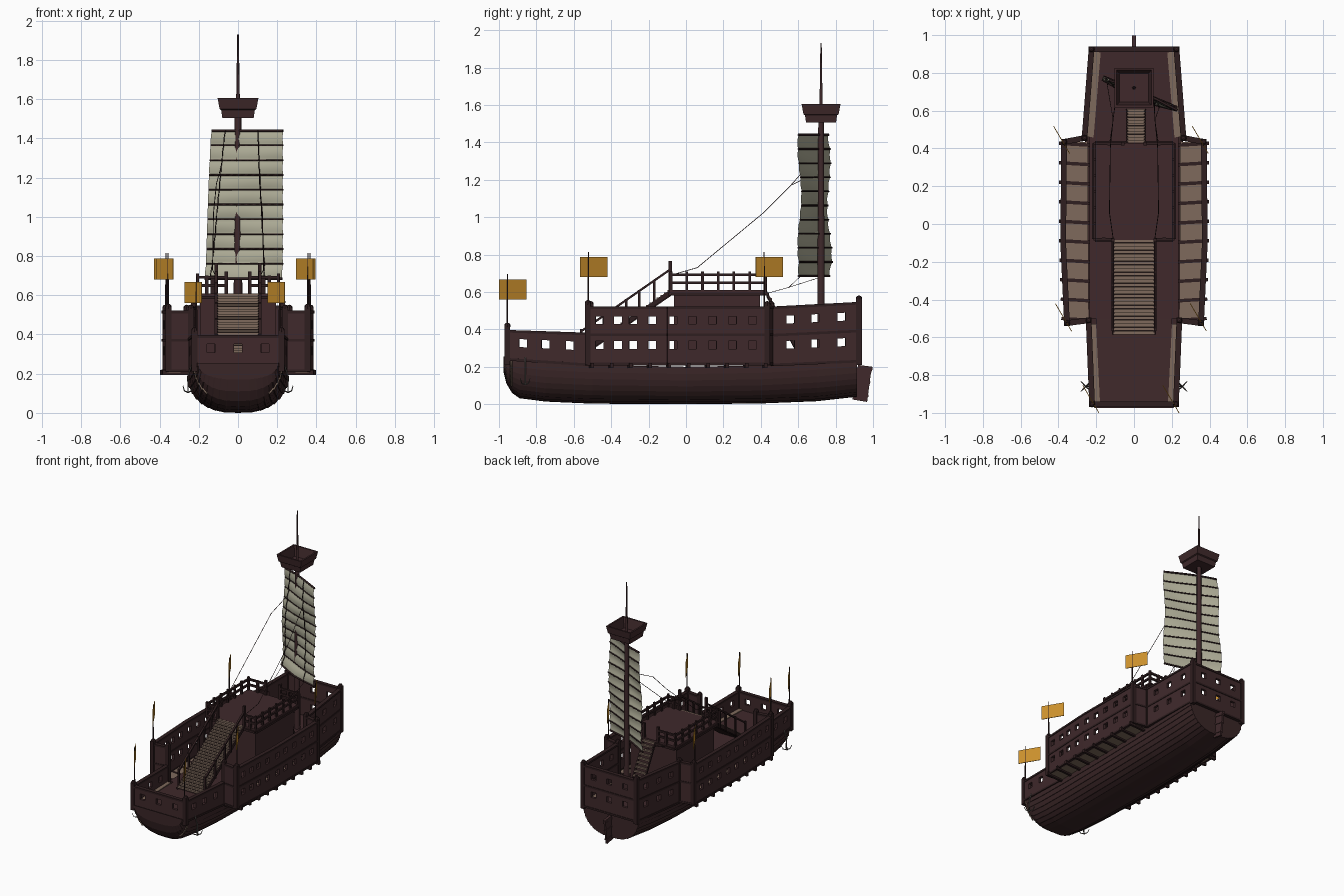
import bpy, bmesh, math
from mathutils import Vector

cube = bpy.data.objects.get("Cube")
if cube:
    bpy.data.objects.remove(cube)


def material(name, rgb):
    m = bpy.data.materials.new(name)
    m.use_nodes = True
    m.diffuse_color = (*rgb, 1)
    node = m.node_tree.nodes["Principled BSDF"]
    node.inputs["Base Color"].default_value = (*rgb, 1)
    node.inputs["Roughness"].default_value = 0.9
    return m


WOOD = material("dark_timber", (0.05, 0.022, 0.024))
HULL = material("tarred_hull", (0.042, 0.019, 0.02))
TRIM = material("black_trim", (0.028, 0.013, 0.014))
PLANK = material("pale_planks", (0.21, 0.143, 0.107))
CLOTH = material("sail_cloth", (0.44, 0.43, 0.32))
GOLD = material("gold_flag", (0.6, 0.28, 0.026))
IRON = material("anchor_iron", (0.13, 0.12, 0.11))


def finish(name, bm, mat):
    bmesh.ops.recalc_face_normals(bm, faces=bm.faces)
    me = bpy.data.meshes.new(name)
    bm.to_mesh(me)
    bm.free()
    me.materials.append(mat)
    ob = bpy.data.objects.new(name, me)
    bpy.context.collection.objects.link(ob)
    return ob


def slab(bm, p, q, zp, zq, thick):
    """Upright plank from p to q in plan, with its own bottom and top at each end."""
    p, q = Vector(p), Vector(q)
    d = (q - p).normalized()
    n = Vector((-d.y, d.x)) * thick / 2
    vs = [bm.verts.new((*(pt + n * s), z)) for pt, zz in ((p, zp), (q, zq))
          for z in zz for s in (-1, 1)]
    for f in ((0, 1, 3, 2), (4, 6, 7, 5), (0, 4, 5, 1), (2, 3, 7, 6), (0, 2, 6, 4), (1, 5, 7, 3)):
        bm.faces.new([vs[i] for i in f])


def bar(bm, p, q, w=0.02, h=None):
    """Square rail whose centre runs from p to q."""
    h = (h or w) / 2
    slab(bm, p[:2], q[:2], (p[2] - h, p[2] + h), (q[2] - h, q[2] + h), w)


def post(bm, x, y, z0, z1, w=0.02):
    slab(bm, (x, y - w / 2), (x, y + w / 2), (z0, z1), (z0, z1), w)


def rod(name, pts, r, mat, r_end=None):
    cu = bpy.data.curves.new(name, "CURVE")
    cu.dimensions = "3D"
    cu.bevel_depth, cu.bevel_resolution, cu.use_fill_caps = r, 1, True
    sp = cu.splines.new("POLY")
    sp.points.add(len(pts) - 1)
    for i, (v, c) in enumerate(zip(sp.points, pts)):
        v.co = (*c, 1)
        v.radius = 1 + ((r_end or r) / r - 1) * i / (len(pts) - 1)
    ob = bpy.data.objects.new(name, cu)
    cu.materials.append(mat)
    bpy.context.collection.objects.link(ob)


def wall(bm, p, q, zp, zq, rows=(), holes=(), size=0.042):
    """Plank wall with square window openings; rows are height fractions, holes length fractions."""
    p, q = Vector(p), Vector(q)
    mix = lambda z, f: z[0] + (z[1] - z[0]) * f

    def piece(t0, t1, f0, f1):
        ends = []
        for t in (t0, t1):
            lo, hi = (zp[k] + (zq[k] - zp[k]) * t for k in (0, 1))
            ends.append((mix((lo, hi), f0), mix((lo, hi), f1)))
        slab(bm, p.lerp(q, t0), p.lerp(q, t1), *ends, 0.02)

    hf, ht = size / (zp[1] - zp[0]) / 2, size / (q - p).length / 2
    low = 0
    for f in rows:
        piece(0, 1, low, f - hf)
        start = 0
        for t in holes:
            piece(start, t - ht, f - hf, f + hf)
            start = t + ht
        piece(start, 1, f - hf, f + hf)
        low = f + hf
    piece(0, 1, low, 1)


# Hull: lapped strakes lofted through stations of (y, half width, keel z, sheer z)
stations = [(-.975, .205, .17, .255), (-.96, .215, .11, .25), (-.93, .222, .06, .243), (-.89, .228, .032, .237),
            (-.75, .237, .014, .222), (-.5, .246, .003, .21), (0, .258, 0, .2), (.4, .258, .004, .207),
            (.7, .247, .016, .225), (.915, .235, .04, .24)]
STRAKES = 9
bm = bmesh.new()
rings = []
for y, w, k, s in stations:
    half = []
    for i in range(STRAKES + 1):
        a = math.pi / 2 * i / STRAKES
        x, z = w * math.sin(a) ** 0.8, s - (s - k) * math.cos(a) ** 0.95 if i < STRAKES else s
        half.append((x, z))
        if 0 < i < STRAKES:
            half.append((x + 0.005, z - 0.001))
    loop = [(-x, z) for x, z in reversed(half)] + half[1:]
    rings.append([bm.verts.new((x, y, z)) for x, z in loop])
# pale edge timbers that frame the bow
for side in (rings[2][:11], rings[2][-11:]):
    rod("bow_edge_timber", [v.co + Vector((0, -.004, 0)) for v in side], .006, PLANK)
for a, b in zip(rings, rings[1:]):
    for i in range(len(a) - 1):
        bm.faces.new((a[i], a[i + 1], b[i + 1], b[i]))
    bm.faces.new((a[0], b[0], b[-1], a[-1]))
bm.faces.new(rings[0])
bm.faces.new(rings[-1])
finish("hull", bm, HULL)

# Main deck with pale waterway planks along its edges
bm, edge = bmesh.new(), bmesh.new()
bar(bm, (0, -.95, .249), (0, -.5, .244), .40, .02)
bar(bm, (0, -.5, .244), (0, .46, .244), .47, .02)
bar(bm, (0, .46, .244), (0, .92, .248), .44, .02)
for s in (-1, 1):
    bar(edge, (s * .198, -.945, .26), (s * .219, -.53, .256), .036, .01)
    bar(edge, (s * .232, .46, .256), (s * .194, .91, .26), .036, .01)
finish("main_deck", bm, WOOD)
finish("deck_edge_planks", edge, PLANK)

# Bulwarks and side galleries, with their rails and posts
walls, rails, posts, floor, beams = (bmesh.new() for _ in range(5))
BOW, MID, AFT = (.24, .39), (.21, .375), (.21, .515)
HIGH, STERN = (.215, .515), (.23, .54)
ROWS = (.34, .78)


def run(p, q, zp, zq, rows=(), holes=(), bands=(0, 1)):
    wall(walls, p, q, zp, zq, rows, holes)
    for f in bands:
        a, b = (zz[0] + (zz[1] - zz[0]) * f for zz in (zp, zq))
        bar(rails, (*p, a), (*q, b), .03 if f == 1 else .028, .014)


for s in (-1, 1):
    bow, neck, f_out = (s * .222, -.955), (s * .24, -.51), (s * .355, -.525)
    m_out, b_out, waist, aft = (s * .375, -.1), (s * .37, .435), (s * .262, .455), (s * .225, .925)
    run(bow, neck, BOW, MID, (.6,), (.19, .46, .75))
    run(neck, f_out, HIGH, HIGH, bands=(0, .52, 1))
    run(f_out, m_out, HIGH, HIGH, ROWS, (.15, .38, .57, .81), (0, .52, 1))
    run(m_out, b_out, HIGH, HIGH, ROWS, (.06, .25, .45, .65, .85), (0, .52, 1))
    run(b_out, waist, HIGH, HIGH, bands=(0, .52, 1))
    run(waist, aft, AFT, STERN, ROWS, (.22, .5, .8), (0, .52, 1))
    for (x, y), top in ((bow, .42), (neck, .535), (f_out, .54), (b_out, .535), (waist, .535), (aft, .565)):
        post(posts, x, y, .21, top, .03)
        ball = bmesh.ops.create_uvsphere(posts, u_segments=8, v_segments=5, radius=.017)
        bmesh.ops.translate(posts, verts=ball["verts"], vec=(x, y, top))
    # gallery floor on cross beams
    bar(floor, (s * .3, -.515, .212), (s * .305, .435, .212), .12, .01)
    for i in range(10):
        y = -.5 + i * .103
        bar(beams, (s * .23, y - .01, .207), (s * (.385 + .012 * min(1, i / 4)), y, .207), .018, .026)
run((-.222, -.955), (.222, -.955), BOW, BOW, (.6,), (.19, .5, .81))
run((-.225, .925), (.225, .925), STERN, STERN, ROWS, (.2, .5, .8), (0, .52, 1))
finish("bulwark_walls", walls, WOOD)
finish("bulwark_rails", rails, TRIM)
finish("bulwark_posts", posts, TRIM)
finish("gallery_floors", floor, PLANK)
finish("gallery_beams", beams, TRIM)

# Central deckhouse with its overhanging roof deck
bm = bmesh.new()
bar(bm, (0, -.065, .415), (0, .395, .415), .39, .35)
bar(bm, (0, -.085, .6), (0, .43, .6), .43, .02)
finish("deckhouse", bm, WOOD)
bm = bmesh.new()
corners = [(-.207, -.08), (.207, -.08), (.207, .425), (-.207, .425)]
for (x0, y0), (x1, y1) in zip(corners, corners[1:] + corners[:1]):
    bar(bm, (x0, y0, .588), (x1, y1, .588), .03, .016)
    for z in (.65, .692):
        if x0 != x1:
            gap = .11 if y0 < 0 else .06
            for s in (-1, 1):
                bar(bm, (s * .207, y0, z), (s * gap, y0, z), .014)
        else:
            bar(bm, (x0, y0, z), (x1, y1, z), .014)
for s in (-1, 1):
    for i in range(7):
        post(bm, s * .207, -.08 + i * .084, .6, .71, .014)
    for x, y, top in ((.16, -.08, .7), (.112, -.085, .765), (.06, .425, .72), (.13, .425, .7)):
        post(bm, s * x, y, .6, top, .018)
finish("deckhouse_railing", bm, TRIM)


# Stairs: treads between sloping stringers
def stairs(name, y0, z0, y1, z1, half, steps, cx=0):
    treads, sides = bmesh.new(), bmesh.new()
    for i in range(steps):
        t = (i + .5) / steps
        y, z, h = y0 + (y1 - y0) * t, z0 + (z1 - z0) * t, abs(y1 - y0) / steps * .46
        bar(treads, (cx, y - h, z), (cx, y + h, z), half * 2, .012)
    bar(sides, (cx, y0, z0 - .025), (cx, y1, z1 - .025), half * 2 - .01, .012)
    for s in (-1, 1):
        bar(sides, (cx + s * half, y0, z0 - .01), (cx + s * half, y1, z1 - .01), .01, .03)
    finish(name + "_treads", treads, PLANK)
    finish(name + "_stringers", sides, TRIM)


stairs("front_stairs", -.585, .265, -.08, .61, .108, 26)
stairs("rear_stairs", .61, .27, .43, .605, .048, 12, .01)
bm = bmesh.new()
for s in (-1, 1):
    x = s * .112
    bar(bm, (x, -.56, .39), (x, -.085, .72), .014)
    for y in (-.56, -.44, -.32, -.25, -.17):
        z = .265 + (y + .585) * .673
        post(bm, x, y, z - .02, z + .12, .014)
finish("stair_handrails", bm, TRIM)

# Mast, spire and lookout
rod("mast", [(0, .722, .24), (0, .722, 1.52)], .024, WOOD, .017)
rod("spire", [(0, .722, 1.5), (0, .722, 1.93)], .011, WOOD, .004)
bm = bmesh.new()
sq = [(-1, -1), (1, -1), (1, 1), (-1, 1)]
levels = [(.08, 1.505), (.086, 1.545), (.094, 1.55), (.104, 1.605), (.092, 1.605), (.076, 1.53)]
nest = [[bm.verts.new((x * h, .722 + y * h, z)) for x, y in sq] for h, z in levels]
for a, b in zip(nest, nest[1:]):
    for i in range(4):
        bm.faces.new((a[i], a[(i + 1) % 4], b[(i + 1) % 4], b[i]))
bm.faces.new(nest[0])
bm.faces.new(nest[-1])
finish("lookout", bm, WOOD)

# Sail set at an angle, billowing between its battens
PORT, STAR, BAYS, SUB, COLS = Vector((-.16, .78)), Vector((.23, .618)), 10, 5, 10


def sail_point(u, v):
    left = PORT.lerp(STAR, .07 - .08 * v ** .7)
    p = left.lerp(STAR, u)
    belly = abs(math.sin(v * BAYS * math.pi)) * .006 + .25 * max(0, v - .9) * (1 - abs(u - .5))
    sway = .01 * math.sin(v * 9 + u * 4)
    return Vector((p.x - belly * .39, p.y - belly * .92 + sway - .008, 1.44 - .755 * v))


bm = bmesh.new()
grid = [[bm.verts.new(sail_point(i / COLS, j / (BAYS * SUB))) for i in range(COLS + 1)]
        for j in range(BAYS * SUB + 1)]
for a, b in zip(grid, grid[1:]):
    for i in range(COLS):
        bm.faces.new((a[i], a[i + 1], b[i + 1], b[i]))
sail = finish("sail", bm, CLOTH)
for poly in sail.data.polygons:
    poly.use_smooth = True
for j in range(BAYS + 1):
    pts = [sail_point(u / COLS, j / BAYS) for u in range(COLS + 1)]
    rod("sail_batten", pts, .007 if j in (0, BAYS) else .005, TRIM)

# Rigging
for s in (-1, 1):
    def line(v):
        return sail_point(.42 + s * (.23 + .12 * v), v) - Vector((0, .013, 0))

    rod("sail_rope", [line(j / 20) for j in range(21)], .0025, TRIM)
    rod("sheet_rope", [line(.25), (s * .11, .56, 1.17), (s * .125, .41, 1.02), (s * .13, .06, .73), (s * .11, -.08, .69)], .002, TRIM)
    rod("lower_rope", [line(1), (s * .11, .55, .625), (s * .13, .425, .59)], .0015, TRIM)

# Flags on slim poles, all streaming the same way
wind = Vector((-.5, .85))
for x, y, z in ((.212, -.955, .4), (.357, -.522, .52), (.367, .418, .52)):
    for s in (-1, 1):
        rod("flag_pole", [(s * x, y, z), (s * x, y, z + .295)], .005, TRIM, .003)
        bm = bmesh.new()
        a, b = Vector((s * x, y)) - wind * .053, Vector((s * x, y)) + wind * .118
        slab(bm, a, b, (z + .16, z + .268), (z + .16, z + .268), .004)
        finish("flag", bm, GOLD)

# Rudder hung on the stern, raked aft
bm = bmesh.new()
slab(bm, (0, .9), (0, .98), (.025, .19), (.012, .19), .014)
for z in (.05, .12, .18):
    bar(bm, (0, .9, z + .01), (0, .983, z - .005), .022, .012)
bar(bm, (0, .905, .2), (0, .985, .19), .02, .02)
for v in bm.verts:
    v.co.y += (v.co.z - .1) * .13
finish("rudder", bm, WOOD)

# Anchors hanging at the bow
for s in (-1, 1):
    x, y = s * .255, -.86
    rod("anchor_shank", [(s * .235, y, .25), (x, y, .19), (x, y, .105)], .004, IRON)
    for dx, dy in sq:
        rod("anchor_fluke", [(x, y, .105), (x + dx * .018, y + dy * .018, .112), (x + dx * .026, y + dy * .026, .138)], .004, IRON, .002)
